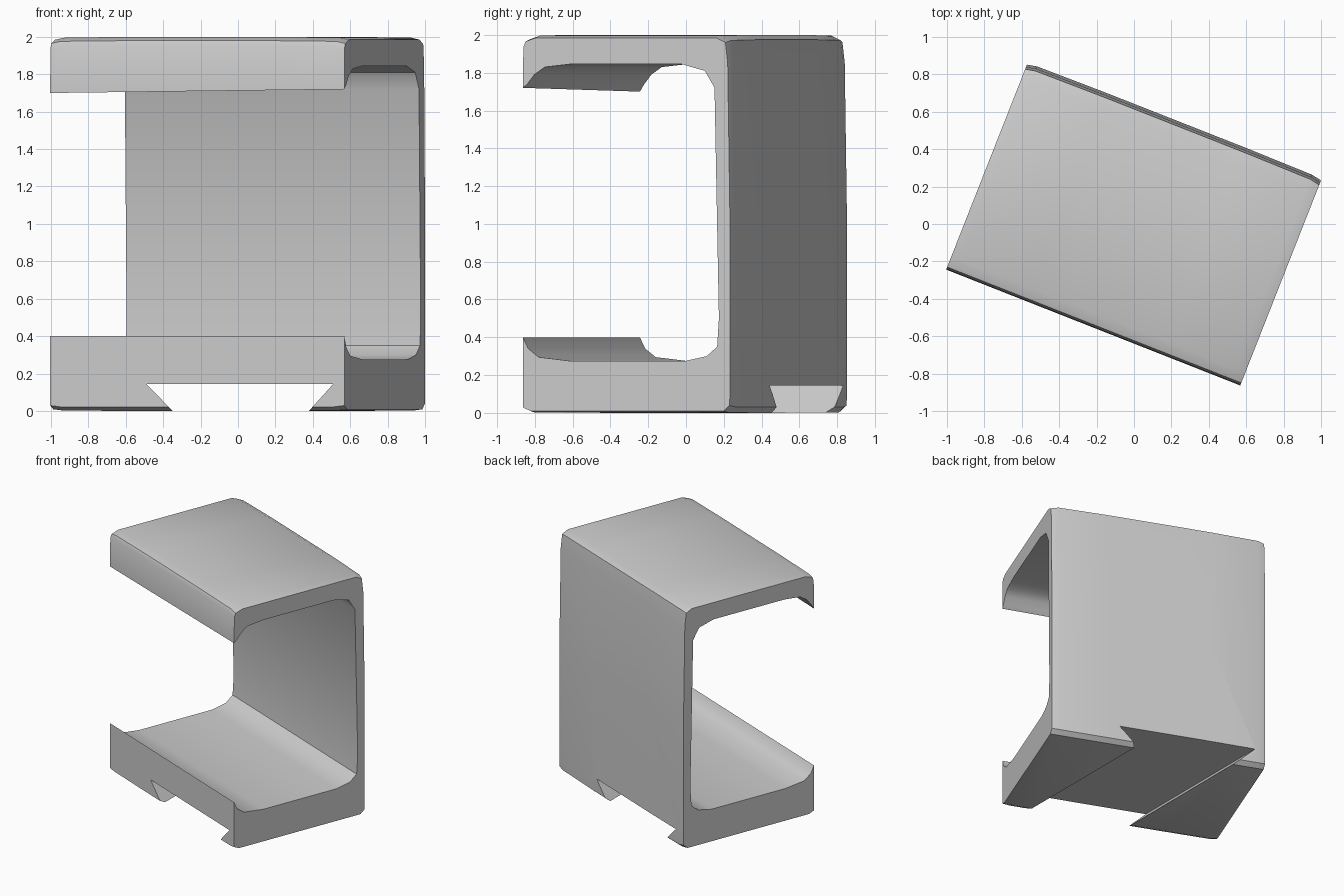
import bpy, bmesh
from math import radians
from mathutils import Matrix, Vector

if "Cube" in bpy.data.objects:
    bpy.data.objects.remove(bpy.data.objects["Cube"], do_unlink=True)

grey = bpy.data.materials.new("plain_grey")
grey.use_nodes = True
colour = (0.6, 0.6, 0.6, 1)
grey.diffuse_color = colour
grey.node_tree.nodes["Principled BSDF"].inputs["Base Color"].default_value = colour


def loft(name, sections):
    """Bridge equal closed rings of points and cap both ends."""
    bm = bmesh.new()
    rings = [[bm.verts.new(p) for p in s] for s in sections]
    for a, b in zip(rings, rings[1:]):
        for i in range(len(a)):
            j = (i + 1) % len(a)
            bm.faces.new((a[i], a[j], b[j], b[i]))
    bm.faces.new(rings[0])
    bm.faces.new(rings[-1])
    bmesh.ops.recalc_face_normals(bm, faces=bm.faces)
    mesh = bpy.data.meshes.new(name)
    bm.to_mesh(mesh)
    bm.free()
    mesh.materials.append(grey)
    obj = bpy.data.objects.new(name, mesh)
    bpy.context.collection.objects.link(obj)
    return obj


# C-shaped cross-section: inside channel with lips, then the rounded outside
inner = [(-.595, .40), (-.565, .34), (-.505, .295), (-.33, .275),
         (.33, .275), (.45, .30), (.51, .35), (.52, .5),
         (.495, 1.72), (.44, 1.81), (.31, 1.845), (-.33, 1.845),
         (-.47, 1.83), (-.53, 1.79), (-.57, 1.74), (-.595, 1.71)]
outer = [(-.592, 1.95), (-.58, 1.98), (-.52, 2), (.52, 2),
         (.572, 1.975), (.585, 1.85), (.598, 1), (.598, .1),
         (.595, .03), (.56, 0), (-.55, 0), (-.595, .02)]


def section(x, inset):
    """Cross-section at x with the top, bottom and back drawn in a little."""
    ring = [Vector((x, y, z)) for y, z in inner + outer]
    ring[len(inner) - 1].z += 0.01 * x / 0.845
    for p in ring[len(inner):]:
        if p.z > 1.9:
            p.z -= inset
        elif p.z < 0.05:
            p.z += inset * 0.6
        if p.y > 0.5:
            p.y -= inset
    return ring


turn = Matrix.Rotation(radians(-21.5), 4, 'Z')
stations = [(-.845, .015), (-.79, .004), (-.4, 0), (.4, 0), (.79, .004), (.845, .015)]
bracket = loft("channel_bracket", [[turn @ p for p in section(*s)] for s in stations])

# Dovetail slot through the base
slot = [(-.34, -.01), (.37, -.01), (.51, .145), (-.49, .145)]
cutter = loft("dovetail_cutter", [[(x, y, z) for x, z in slot] for y in (-1.2, 1.2)])
cutter.hide_render = True
cut = bracket.modifiers.new("dovetail_slot", 'BOOLEAN')
cut.operation = 'DIFFERENCE'
cut.solver = 'EXACT'
cut.object = cutter

bpy.ops.object.select_all(action='DESELECT')
bracket.select_set(True)
bpy.context.view_layer.objects.active = bracket
bpy.ops.object.modifier_apply(modifier=cut.name)
bpy.data.objects.remove(cutter, do_unlink=True)
bpy.ops.object.shade_smooth_by_angle(angle=radians(35))
